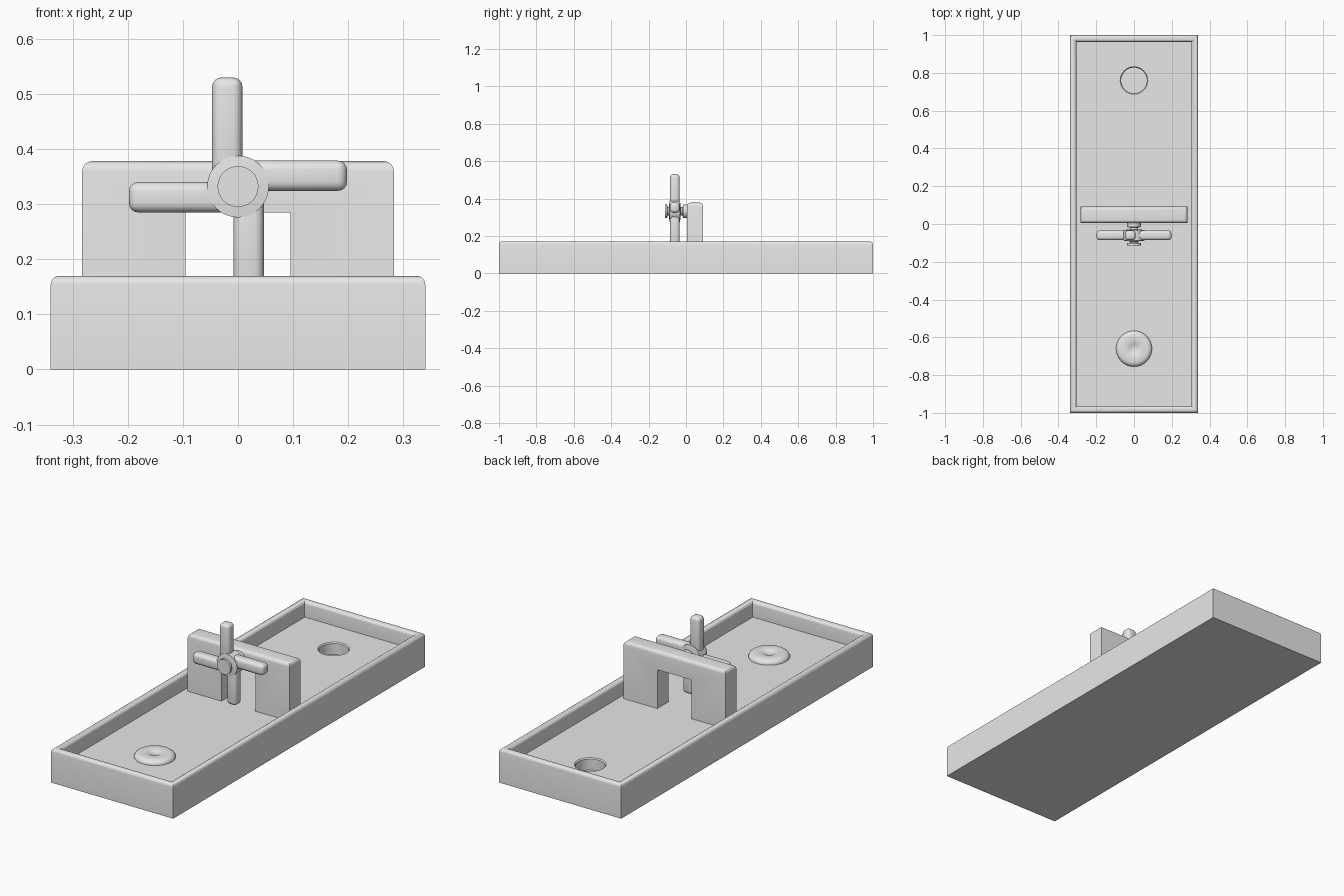
import bpy, bmesh, math
from mathutils import Vector, Matrix

if "Cube" in bpy.data.objects:
    bpy.data.objects.remove(bpy.data.objects["Cube"], do_unlink=True)

grey = bpy.data.materials.new("light grey")
grey.use_nodes = True
grey.diffuse_color = (0.8, 0.8, 0.8, 1)
grey.node_tree.nodes["Principled BSDF"].inputs["Base Color"].default_value = (0.8, 0.8, 0.8, 1)

FLOOR, RIM = 0.09, 0.17
HUB_Z = 0.332


def finish(bm, name):
    bmesh.ops.recalc_face_normals(bm, faces=bm.faces)
    mesh = bpy.data.meshes.new(name)
    bm.to_mesh(mesh)
    bm.free()
    mesh.materials.append(grey)
    ob = bpy.data.objects.new(name, mesh)
    bpy.context.collection.objects.link(ob)
    return ob


def smooth(ob):
    bpy.ops.object.select_all(action='DESELECT')
    ob.select_set(True)
    bpy.context.view_layer.objects.active = ob
    bpy.ops.object.shade_smooth_by_angle(angle=math.radians(38))


def box(lo, hi):
    bm = bmesh.new()
    lo, hi = Vector(lo), Vector(hi)
    size = Matrix.Diagonal((*(hi - lo), 1))
    bmesh.ops.create_cube(bm, size=1, matrix=Matrix.Translation((lo + hi) / 2) @ size)
    return bm


def round_edges(bm, edges, width):
    bmesh.ops.bevel(bm, geom=edges, offset=width, segments=4, profile=0.5,
                    affect='EDGES', clamp_overlap=True)


def flat_edges(bm, z):
    """Axis-aligned edges lying at height z."""
    found = []
    for e in bm.edges:
        a, b = (v.co for v in e.verts)
        aligned = abs(a.x - b.x) < 1e-4 or abs(a.y - b.y) < 1e-4
        if aligned and abs(a.z - z) < 1e-4 and abs(b.z - z) < 1e-4:
            found.append(e)
    return found


def lathe(profile, name, matrix):
    """Spin (radius, height) points about z; both ends lie on the axis."""
    bm = bmesh.new()
    verts = [bm.verts.new((r, 0, z)) for r, z in profile]
    edges = [bm.edges.new(pair) for pair in zip(verts, verts[1:])]
    bmesh.ops.spin(bm, geom=verts + edges, cent=(0, 0, 0), axis=(0, 0, 1),
                   angle=math.tau, steps=48, use_merge=True)
    bmesh.ops.remove_doubles(bm, verts=bm.verts, dist=1e-5)
    bm.transform(matrix)
    return finish(bm, name)


# Tray with a raised, rounded rim
bm = box((-0.34, -1, 0), (0.34, 1, RIM))
top = [f for f in bm.faces if f.normal.z > 0.9]
bmesh.ops.inset_region(bm, faces=top, thickness=0.05)
pit = bmesh.ops.extrude_face_region(bm, geom=top)
bmesh.ops.delete(bm, geom=top, context='FACES')
bmesh.ops.translate(bm, vec=(0, 0, FLOOR - RIM),
                    verts=[g for g in pit["geom"] if isinstance(g, bmesh.types.BMVert)])
round_edges(bm, flat_edges(bm, RIM), 0.016)
tray = finish(bm, "tray")

# Cup cut into the floor, with a small chamfered lip
cutter = lathe([(0, 0.03), (0.068, 0.03), (0.068, FLOOR - 0.005), (0.073, FLOOR),
                (0.073, 0.12), (0, 0.12)], "cup_cutter", Matrix.Translation((0, 0.76, 0)))
cutter.hide_render = True
cut = tray.modifiers.new("cup", 'BOOLEAN')
cut.operation = 'DIFFERENCE'
cut.solver = 'EXACT'
cut.object = cutter
bpy.ops.object.select_all(action='DESELECT')
tray.select_set(True)
bpy.context.view_layer.objects.active = tray
bpy.ops.object.modifier_apply(modifier=cut.name)
bpy.data.objects.remove(cutter, do_unlink=True)
smooth(tray)

# Gateway: stepped outline pushed back in depth, rounded along the top
W, H, D = 0.283, 0.378, 0.095
outline = [(-W, FLOOR), (-W, H), (W, H), (W, FLOOR),
           (D, FLOOR), (D, 0.285), (-D, 0.285), (-D, FLOOR)]
bm = bmesh.new()
face = bm.faces.new([bm.verts.new((x, 0.005, z)) for x, z in outline])
back = bmesh.ops.extrude_face_region(bm, geom=[face])
bmesh.ops.translate(bm, vec=(0, 0.087, 0),
                    verts=[g for g in back["geom"] if isinstance(g, bmesh.types.BMVert)])
bmesh.ops.recalc_face_normals(bm, faces=bm.faces)
round_edges(bm, flat_edges(bm, H), 0.018)
smooth(finish(bm, "gateway"))

# Four offset blades in a pinwheel
for i, side in enumerate(("upper", "right", "lower", "left")):
    bm = box((-0.047, -0.086, 0), (0.008, -0.034, 0.198))
    round_edges(bm, bm.edges[:], 0.017)
    turn = Matrix.Rotation(i * math.pi / 2, 4, 'Y')
    bm.transform(Matrix.Translation((0, 0, HUB_Z)) @ turn)
    smooth(finish(bm, side + "_blade"))

# Spool-shaped hub on the front-back axis (profile height becomes -y)
hub = lathe([(0, 0.113), (0.037, 0.113), (0.037, 0.101), (0.022, 0.099), (0.022, 0.092),
             (0.056, 0.088), (0.056, 0.032), (0.022, 0.028), (0.022, 0.018),
             (0.037, 0.016), (0.037, -0.006), (0, -0.006)], "hub",
            Matrix.Translation((0, 0, HUB_Z)) @ Matrix.Rotation(math.pi / 2, 4, 'X'))
smooth(hub)

# Starting disc with rounded edge and a shallow dimple
disc = lathe([(0, -0.01), (0.094, -0.01), (0.095, 0.004), (0.091, 0.013), (0.083, 0.019),
              (0.072, 0.022), (0.034, 0.023), (0.026, 0.019), (0.013, 0.015), (0, 0.014)],
             "starting_disc", Matrix.Translation((0, -0.66, FLOOR)))
smooth(disc)
